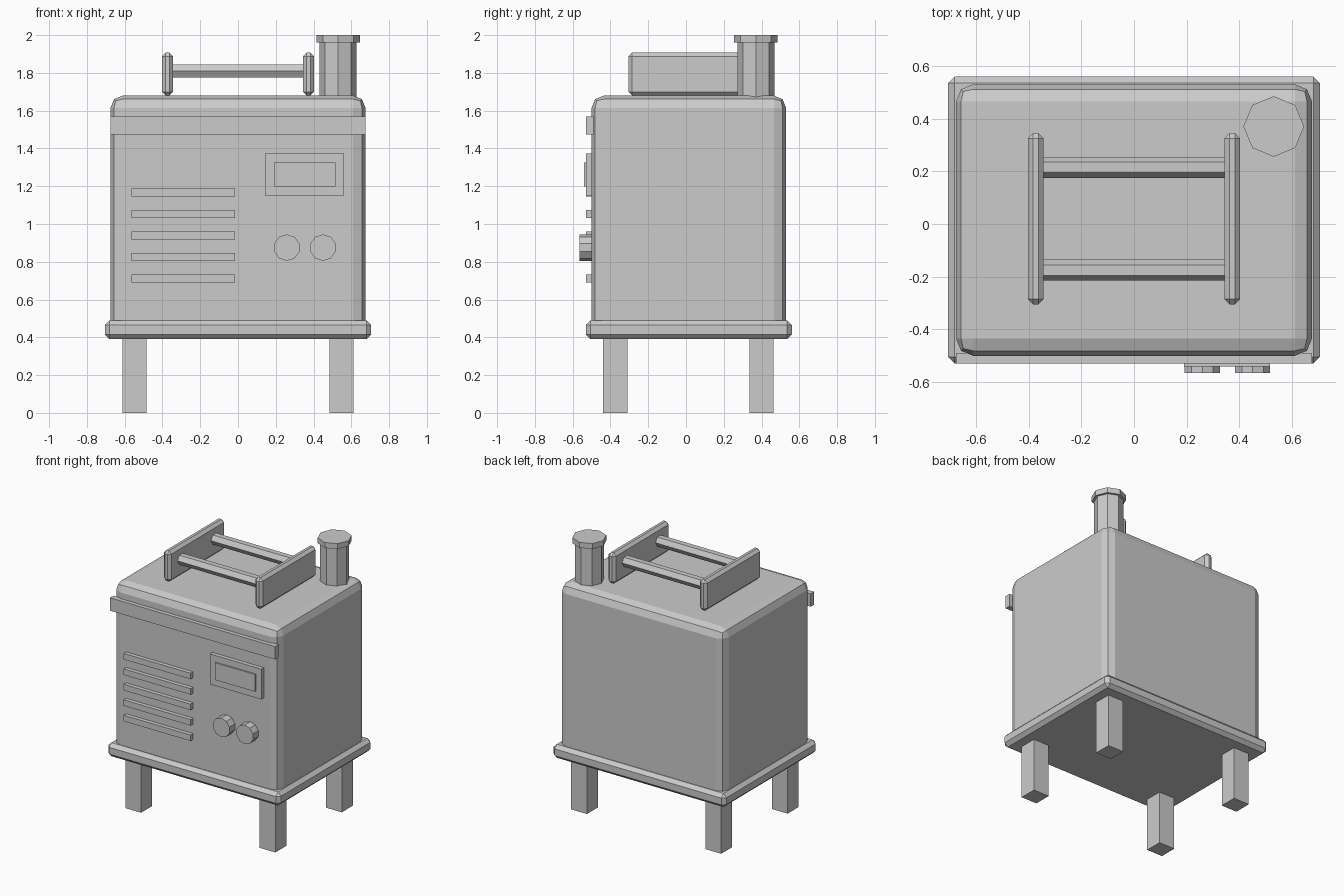
import bpy
import bmesh
from math import pi
from mathutils import Matrix, Vector

old = bpy.data.objects.get("Cube")
if old:
    bpy.data.objects.remove(old, do_unlink=True)

# One plain colour for everything
grey = bpy.data.materials.new("plain grey")
grey.use_nodes = True
colour = (0.6, 0.6, 0.6, 1)
grey.diffuse_color = colour
grey.node_tree.nodes["Principled BSDF"].inputs["Base Color"].default_value = colour


def finish(name, bm, bevel=0, segments=1):
    mesh = bpy.data.meshes.new(name)
    bm.to_mesh(mesh)
    bm.free()
    mesh.materials.append(grey)
    obj = bpy.data.objects.new(name, mesh)
    bpy.context.collection.objects.link(obj)
    if bevel:
        mod = obj.modifiers.new("Bevel", "BEVEL")
        mod.width = bevel
        mod.segments = segments
    return obj


def box(name, low, high, bevel=0, segments=1):
    """Box between two opposite corners."""
    low, high = Vector(low), Vector(high)
    bm = bmesh.new()
    matrix = Matrix.Translation((low + high) / 2) @ Matrix.Diagonal((high - low).to_4d())
    bmesh.ops.create_cube(bm, size=1, matrix=matrix)
    return finish(name, bm, bevel, segments)


def prism(name, start, end, radius, sides):
    """Regular prism between two points, with one corner on the cross axis."""
    start, end = Vector(start), Vector(end)
    axis = end - start
    bm = bmesh.new()
    bmesh.ops.create_cone(bm, cap_ends=True, segments=sides, radius1=radius,
                          radius2=radius, depth=axis.length)
    if abs(axis.x) > 0:
        turn = Matrix.Rotation(pi / 2, 4, "Y")
    elif abs(axis.y) > 0:
        turn = Matrix.Rotation(pi / 2, 4, "X")
    else:
        turn = Matrix.Identity(4)
    bm.transform(Matrix.Translation((start + end) / 2) @ turn)
    return finish(name, bm)


# Housing, base tray and legs
box("body", (-0.675, -0.5, 0.41), (0.675, 0.53, 1.68), 0.065, 2)
box("base_tray", (-0.705, -0.53, 0.39), (0.705, 0.56, 0.49), 0.025)
for side, x in (("right", -0.548), ("left", 0.548)):
    for end, y in (("front", -0.375), ("back", 0.4)):
        box(f"{end}_{side}_leg", (x - 0.064, y - 0.064, 0), (x + 0.064, y + 0.064, 0.4))

# Front trim, vents and display
box("front_band", (-0.675, -0.53, 1.475), (0.675, -0.49, 1.57))
for i in range(5):
    z = 1.167 - i * 0.114
    box(f"vent_slat_{i + 1}", (-0.563, -0.53, z - 0.022), (-0.016, -0.49, z + 0.022))
box("display_frame", (0.143, -0.53, 1.15), (0.561, -0.49, 1.374))
box("display_screen", (0.19, -0.54, 1.199), (0.516, -0.49, 1.326))

# Control knobs, ten-sided with a corner at the top
for side, x in (("right", 0.259), ("left", 0.45)):
    prism(f"{side}_knob", (x, -0.565, 0.875), (x, -0.49, 0.875), 0.07, 10)

# Top carrying frame
for side, x in (("right", -0.373), ("left", 0.373)):
    box(f"{side}_handle_plate", (x - 0.03, -0.305, 1.68), (x + 0.03, 0.345, 1.907), 0.02)
for end, y in (("front", -0.175), ("back", 0.215)):
    prism(f"{end}_handle_bar", (-0.36, y, 1.81), (0.36, y, 1.81), 0.04, 6)

# Exhaust pipe and cap
prism("exhaust_pipe", (0.53, 0.37, 1.65), (0.53, 0.37, 1.97), 0.098, 8)
prism("exhaust_cap", (0.53, 0.37, 1.96), (0.53, 0.37, 2.0), 0.115, 8)
